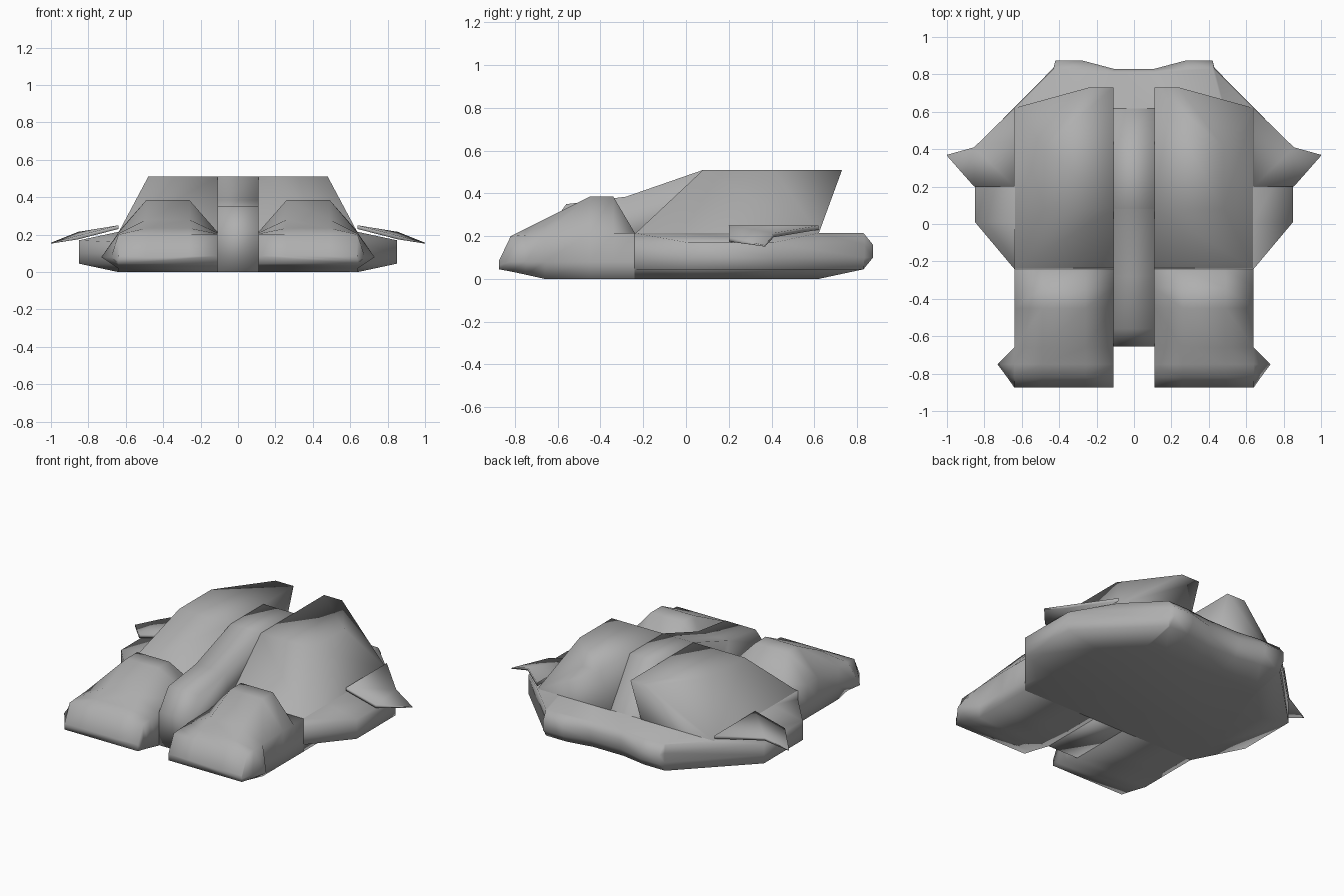
import bpy, bmesh, math

if "Cube" in bpy.data.objects:
    bpy.data.objects.remove(bpy.data.objects["Cube"])

grey = bpy.data.materials.new("mid_grey")
grey.diffuse_color = (0.43, 0.43, 0.43, 1)
grey.use_nodes = True
grey.node_tree.nodes["Principled BSDF"].inputs["Base Color"].default_value = grey.diffuse_color


def finish(name, bm, mirror=False, hidden=None, angle=180):
    bmesh.ops.recalc_face_normals(bm, faces=bm.faces)
    # drop joint faces buried against a neighbouring part
    if hidden:
        buried = [f for f in bm.faces if all(hidden(v.co) for v in f.verts)]
        bmesh.ops.delete(bm, geom=buried, context='FACES')
    me = bpy.data.meshes.new(name)
    bm.to_mesh(me)
    bm.free()
    me.materials.append(grey)
    ob = bpy.data.objects.new(name, me)
    bpy.context.collection.objects.link(ob)
    if mirror:
        m = ob.modifiers.new("Mirror", 'MIRROR')
        m.use_mirror_merge = False
    bpy.ops.object.select_all(action='DESELECT')
    bpy.context.view_layer.objects.active = ob
    ob.select_set(True)
    bpy.ops.object.shade_smooth_by_angle(angle=math.radians(angle))


def loft(name, rings, **kw):
    bm = bmesh.new()
    vs = [[bm.verts.new(p) for p in r] for r in rings]
    n = len(vs[0])
    for a, b in zip(vs, vs[1:]):
        for i in range(n):
            j = (i + 1) % n
            bm.faces.new((a[i], a[j], b[j], b[i]))
    bm.faces.new(vs[0])
    bm.faces.new(vs[-1])
    finish(name, bm, **kw)


def solid(name, pts, **kw):
    bm = bmesh.new()
    bmesh.ops.convex_hull(bm, input=[bm.verts.new(p) for p in pts])
    bmesh.ops.dissolve_limit(bm, angle_limit=0.01, verts=bm.verts, edges=bm.edges)
    finish(name, bm, **kw)


# Lower hull: half outlines stacked from floor to deck
def outline(back, tail, side, z, z_side, y_side=0.41):
    half = [(0.11, back, z), (0.28, tail, z), (0.42, tail, z),
            (0.43, min(tail, 0.835), z), (side, y_side, z_side),
            (side, 0.01, z_side), (0.64, -0.24, z)]
    return half + [(-x, y, h) for x, y, h in reversed(half)]


loft("lower_hull", [
    outline(0.62, 0.62, 0.64, 0.0, 0.0),
    outline(0.80, 0.83, 0.85, 0.045, 0.045),
    outline(0.83, 0.875, 0.85, 0.10, 0.10),
    outline(0.83, 0.875, 0.85, 0.16, 0.17),
    outline(0.81, 0.83, 0.64, 0.215, 0.215, 0.62),
], hidden=lambda c: c.y < -0.23)


# Front prongs: (y, floor z, flare x, shoulder z, top z)
def prong_ring(y, low, flare, shoulder, top):
    mid = 0.08 if y > -0.86 else 0.065
    return [(0.11, y, low), (0.64, y, low), (flare, y, mid), (0.64, y, shoulder),
            (0.49, y, top), (0.26, y, top), (0.11, y, shoulder)]


loft("front_prong", [prong_ring(*r) for r in (
    (-0.875, 0.045, 0.64, 0.085, 0.085),
    (-0.82, 0.035, 0.678, 0.2, 0.2),
    (-0.75, 0.02, 0.73, 0.205, 0.235),
    (-0.66, 0.0, 0.64, 0.21, 0.28),
    (-0.45, 0.0, 0.64, 0.215, 0.385),
    (-0.34, 0.0, 0.64, 0.215, 0.385),
    (-0.24, 0.0, 0.64, 0.215, 0.216))], mirror=True, hidden=lambda c: c.y > -0.25)

# Upper body halves with the overhanging rear wings
solid("upper_body", [
    (0.11, -0.24, 0.21), (0.64, -0.24, 0.21), (0.64, 0.62, 0.21), (0.11, 0.62, 0.21),
    (0.11, 0.08, 0.51), (0.48, 0.08, 0.51), (0.48, 0.41, 0.51),
    (0.24, 0.73, 0.51), (0.11, 0.73, 0.51)], mirror=True, hidden=lambda c: c.z < 0.22)

# Centre of the body, sloping down inside the rear notch
solid("centre_body", [(s * 0.11, y, z) for s in (-1, 1) for y, z in
                      ((-0.24, 0.21), (0.08, 0.51), (0.42, 0.51), (0.62, 0.21))],
      hidden=lambda c: c.z < 0.22)

# Raised spine running forward between the prongs
profile = [(-0.655, 0), (-0.655, 0.22), (-0.56, 0.35), (-0.28, 0.385),
           (0.08, 0.51), (0.08, 0.1), (-0.24, 0.1), (-0.24, 0)]
loft("centre_spine", [[(x, y, z) for y, z in profile] for x in (-0.11, 0.11)],
     hidden=lambda c: c.y > 0.07)

# Side fins: root, elbow and pointed tip sections
def fin_ring(x, front, back, thick):
    (yf, zf), (yb, zb) = front, back
    return [(x, yf, zf), (x, yb, zb), (x, yb, zb - thick), (x, yf, zf - thick)]


loft("side_fin", [
    fin_ring(0.64, (0.2, 0.25), (0.62, 0.25), 0.02),
    fin_ring(0.855, (0.2, 0.195), (0.41, 0.215), 0.02),
    fin_ring(1.0, (0.365, 0.157), (0.37, 0.157), 0.005)], mirror=True,
    hidden=lambda c: c.x < 0.65)
